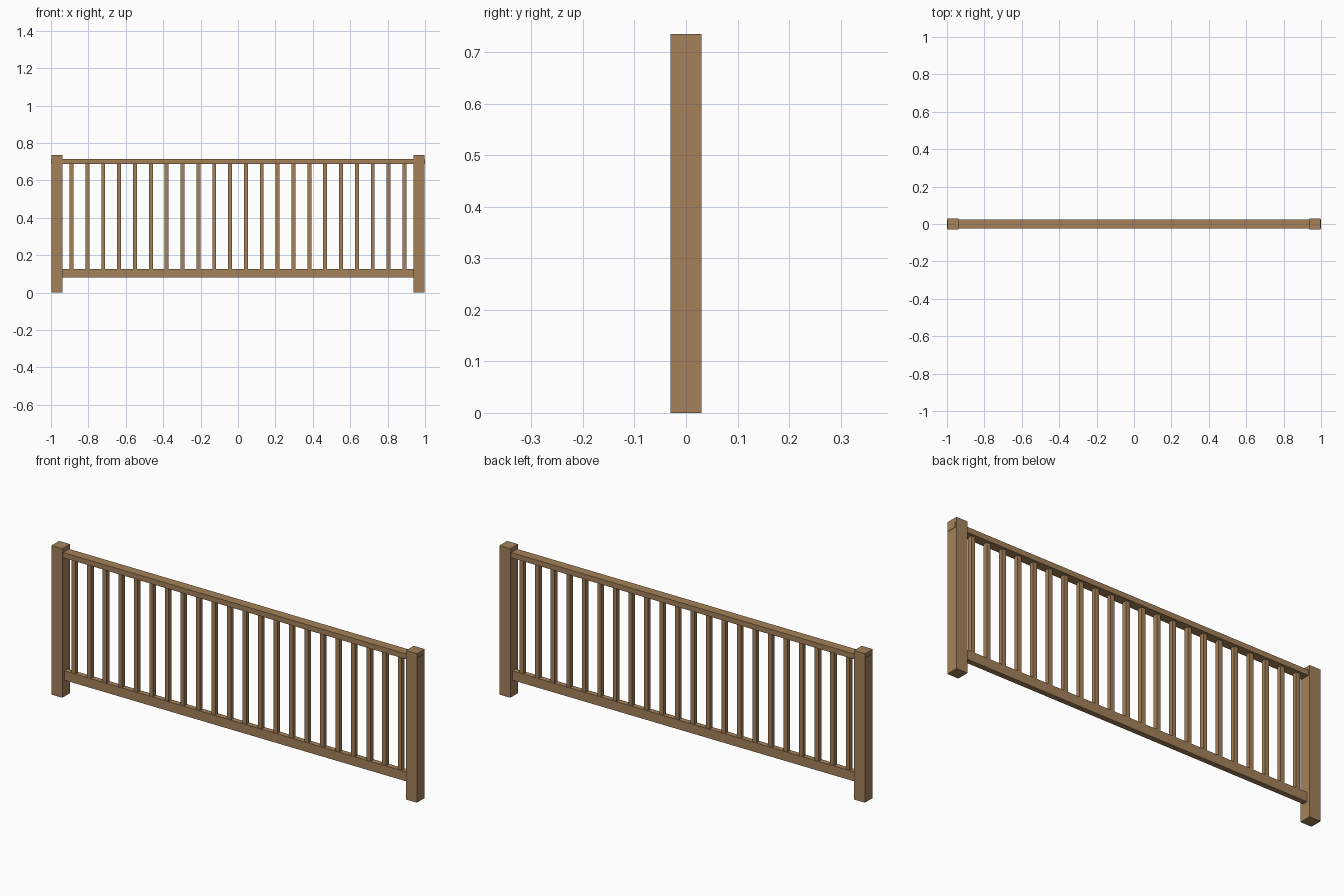
import bpy

if "Cube" in bpy.data.objects:
    bpy.data.objects.remove(bpy.data.objects["Cube"], do_unlink=True)

wood = bpy.data.materials.new("brown_wood")
wood.use_nodes = True
wood.diffuse_color = (0.37, 0.22, 0.1, 1)
wood.node_tree.nodes["Principled BSDF"].inputs["Base Color"].default_value = wood.diffuse_color


def beam(name, x, size, bottom):
    """Box centred on y = 0, standing on the given height."""
    bpy.ops.mesh.primitive_cube_add(size=1, location=(x, 0, bottom + size[2] / 2))
    obj = bpy.context.object
    obj.name = name
    obj.scale = size
    bpy.ops.object.transform_apply(location=False, rotation=False, scale=True)
    obj.data.materials.append(wood)
    return obj


# End posts
POST = 0.06
POST_X = 0.968
for side, sign in (("left", 1), ("right", -1)):
    beam(side + "_post", sign * POST_X, (POST, POST, 0.735), 0)

# Flat handrail running through both posts, and bottom rail on edge between them
RAIL_WIDE, RAIL_THIN = 0.046, 0.026
TOP_Z, BOTTOM_Z = 0.688, 0.08
beam("top_rail", 0, (2.0, RAIL_WIDE, RAIL_THIN), TOP_Z)
beam("bottom_rail", 0, (2 * POST_X - POST, RAIL_THIN, RAIL_WIDE), BOTTOM_Z)

# Evenly spaced square balusters
COUNT, REACH, THICK = 22, 0.89, 0.021
foot = BOTTOM_Z + RAIL_WIDE
for i in range(COUNT):
    x = -REACH + 2 * REACH * i / (COUNT - 1)
    beam(f"baluster_{i + 1}", x, (THICK, THICK, TOP_Z - foot), foot)
